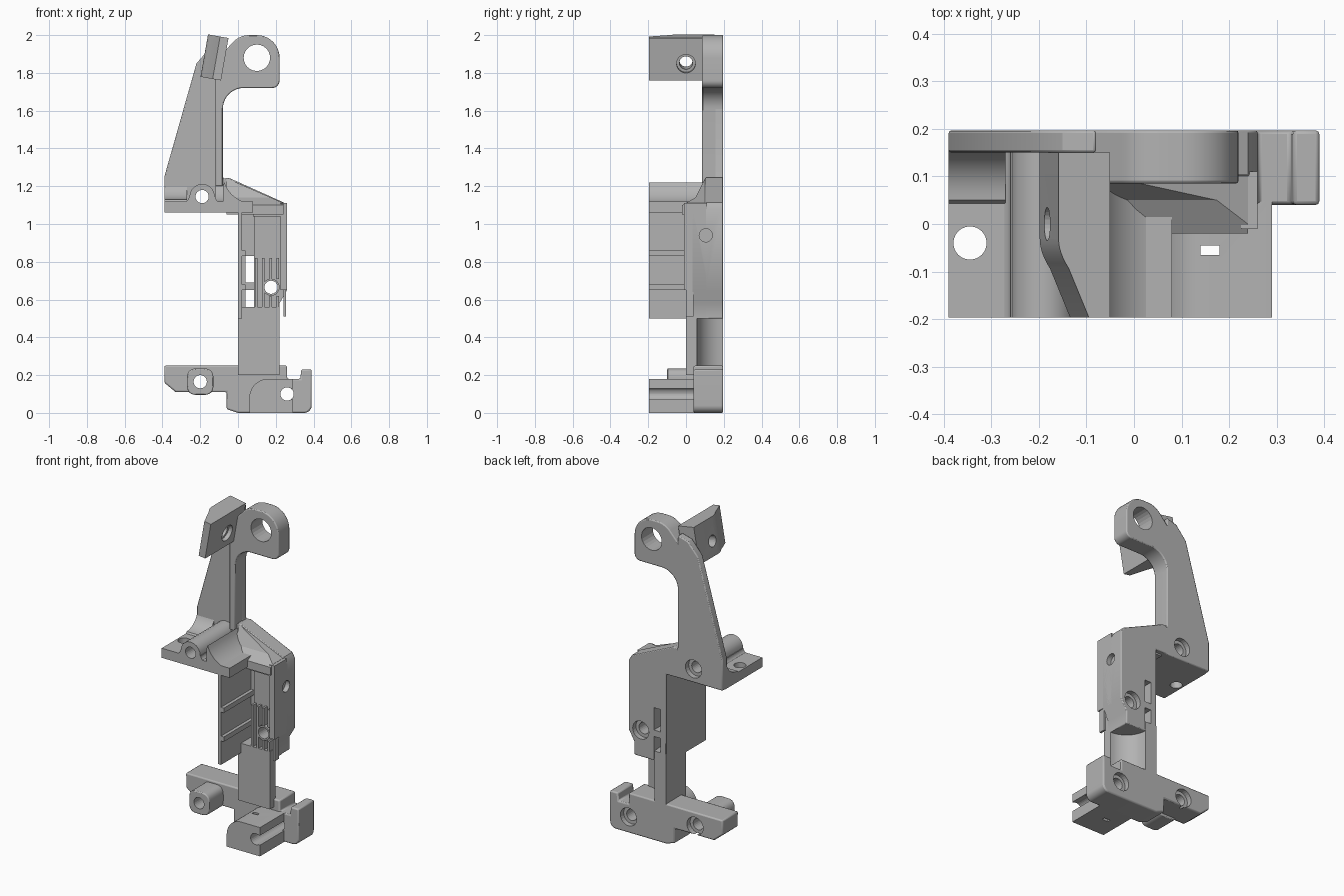
import bpy, bmesh
from math import sin, cos, pi, radians
from mathutils import Matrix, Vector

if "Cube" in bpy.data.objects:
    bpy.data.objects.remove(bpy.data.objects["Cube"])

SHADE = .45
grey = bpy.data.materials.new("matte grey")
grey.use_nodes = True
grey.diffuse_color = (SHADE, SHADE, SHADE, 1)
grey.node_tree.nodes["Principled BSDF"].inputs["Base Color"].default_value = grey.diffuse_color

# Shared depths, heights and edges
FRONT, BACK, WEB, RIB = -.197, .197, .15, .085
LEFT_END, POST_SIDE, BODY_SIDE, STEM_SIDE, BLOCK_SIDE = -.39, .39, .26, .22, .29
SHELF_BASE, SHELF_TOP, SHELF_EDGE = 1.06, 1.12, .08
BODY_BASE, BAR_TOP, SEAT_DEPTH = .5, .25, .15
BORE, SEAT = .035, .056

# Screw centres seen from the front
SHELF_SCREW, BODY_SCREW = Vector((-.19, 1.145)), Vector((.175, .665))
BAR_SCREW, BLOCK_SCREW, EYE = Vector((-.2, .165)), Vector((.26, .1)), Vector((.1, 1.88))


def arc(centre, radius, start, end, steps=10):
    """Points on an arc, angles in quarter turns."""
    angles = [(start + (end - start) * i / steps) * pi / 2 for i in range(steps + 1)]
    return [(centre[0] + radius * cos(a), centre[1] + radius * sin(a)) for a in angles]


def circle(centre, radius):
    return arc(centre, radius, 0, 4, 24)[:-1]


def rect(left, right, low, high):
    return [(left, low), (right, low), (right, high), (left, high)]


def rounded(outline, radius, steps=6):
    """Replace every corner of an outline by a smooth curve."""
    corners = [Vector(p) for p in outline]
    result = []
    for before, corner, after in zip(corners[-1:] + corners[:-1], corners, corners[1:] + corners[:1]):
        start = corner + (before - corner).normalized() * min(radius, (before - corner).length / 2.1)
        end = corner + (after - corner).normalized() * min(radius, (after - corner).length / 2.1)
        for i in range(steps + 1):
            t = i / steps
            result.append(start.lerp(corner, t).lerp(corner.lerp(end, t), t))
    return result


def prism(name, outline, low, high, axis="y", bevel=0):
    """Extrude a flat outline along one axis from low to high."""
    place = {"y": lambda a, b, d: (a, d, b),
             "x": lambda a, b, d: (d, a, b),
             "z": lambda a, b, d: (a, b, d)}[axis]
    bm = bmesh.new()
    face = bm.faces.new([bm.verts.new(place(a, b, low)) for a, b in outline])
    extruded = bmesh.ops.extrude_face_region(bm, geom=[face])["geom"]
    moved = [v for v in extruded if isinstance(v, bmesh.types.BMVert)]
    bmesh.ops.translate(bm, verts=moved, vec=Vector(place(0, 0, high - low)))
    bmesh.ops.recalc_face_normals(bm, faces=bm.faces)
    mesh = bpy.data.meshes.new(name)
    bm.to_mesh(mesh)
    bm.free()
    mesh.materials.append(grey)
    part = bpy.data.objects.new(name, mesh)
    bpy.context.collection.objects.link(part)
    if bevel:
        modifier = part.modifiers.new("edge", "BEVEL")
        modifier.width = bevel
        modifier.segments = 2
        modifier.limit_method = "ANGLE"
        modifier.angle_limit = radians(40)
    return part


def cut(part, outline, low=-1, high=1, axis="y"):
    """Cut a prism-shaped opening out of a part."""
    cutter = prism("cutter", outline, low, high, axis)
    cutter.hide_render = True
    cutter.hide_viewport = True
    modifier = part.modifiers.new("opening", "BOOLEAN")
    modifier.operation = "DIFFERENCE"
    modifier.solver = "EXACT"
    modifier.object = cutter
    return cutter


def screw_hole(centre, seated, *others):
    """Bore several parts, with a wide screw seat at the back of the first."""
    for part in (seated, *others):
        cut(part, circle(centre, BORE))
    cut(seated, circle(centre, SEAT), SEAT_DEPTH + .015)


# Upper arm: thin web, thick rib and eye
web = prism("arm_web", [(LEFT_END, SHELF_BASE), (0, SHELF_BASE), (-.08, 1.25), (-.08, 1.95), (-.15, 1.93),
                        (-.22, 1.85), (LEFT_END, 1.25)], WEB, BACK, bevel=.006)
eye = prism("arm_eye", [(-.12, 1.2), (-.08, 1.2)] + arc((.03, 1.61), .11, 2, 1)
            + arc((.18, 1.76), .04, -1, 0) + arc(EYE, .12, 0, 1) + arc((.06, 1.88), .12, 1, 1.5)
            + [(-.12, 1.86)], RIB, BACK, bevel=.006)
cut(eye, circle(EYE, .07))

# Tilted tab beside the eye, narrowing towards the front
TAB_WIDTH, TAB_NOSE, TAB_HEIGHT = .11, .045, .228
tab = prism("tilted_tab", [(-TAB_WIDTH, WEB), (0, WEB), (0, FRONT), (-TAB_NOSE, FRONT)]
            + rounded([(-TAB_NOSE, -.16), (-TAB_WIDTH, -.06), (-TAB_WIDTH, 0)], .04)[7:14],
            0, TAB_HEIGHT, "z")
tab_bore = cut(tab, circle((0, .09), BORE), axis="x")
tab_seat = cut(tab, circle((0, .09), .05), -.025, axis="x")
for part in (tab, tab_bore, tab_seat):
    part.matrix_world = Matrix.Translation((-.09, 0, 1.76)) @ Matrix.Rotation(radians(10), 4, "Y")

# Shelf with a flared screw boss
shelf = prism("shelf", rect(LEFT_END, SHELF_EDGE, FRONT, WEB + .01), SHELF_BASE, SHELF_TOP, "z")
cut(shelf, circle((-.345, -.04), BORE), 0, 2, "z")
flare = Vector((.1, 0))
boss = prism("shelf_boss", arc(SHELF_SCREW - flare, .03, -1, 0) + arc(SHELF_SCREW, .067, 2, 0)
             + arc(SHELF_SCREW + flare, .03, 2, 3), FRONT, WEB + .01)
screw_hole(SHELF_SCREW, web, shelf, boss)

# Curved saddle blending the shelf into the arm
SWEEP_TOP = 1.24
sweep = arc((-.01, SWEEP_TOP), .125, -1, 0)
prism("saddle_sweep", sweep + [(.17, SWEEP_TOP), (.17, SHELF_BASE), (-.1, SHELF_BASE), (-.1, sweep[0][1])],
      -.12, -.05, "x")
prism("saddle_floor", [(-.08, SHELF_BASE), (SHELF_EDGE, SHELF_BASE)]
      + arc((SHELF_EDGE, SWEEP_TOP + .03), .16, -1, -1.8) + [(-.08, 1.2)], FRONT, RIB + .01)
ramp = prism("saddle_ramp", [(.17, SWEEP_TOP), (.17, 1.05), (-.02, 1.05), (-.02, 1.1), (.05, 1.14), (.1, SWEEP_TOP)],
             -.06, .24, "x")
cut(ramp, [(-.1, 1.26), (.3, 1.085), (.3, 2), (-.1, 2)])
prism("shelf_gusset", [(.17, SHELF_BASE), (0, SHELF_BASE)] + arc((.05, SWEEP_TOP), .11, -1, 0), LEFT_END, -.27, "x")

# Middle body: back plate, column, cheek and side wall
flank = [(STEM_SIDE, BODY_BASE), (STEM_SIDE, .58), (BODY_SIDE, .65), (BODY_SIDE, 1.08)]
back = prism("body_back", flank + [(.24, 1.115), (-.05, 1.245), (-.08, SWEEP_TOP), (-.08, SHELF_BASE),
                                   (0, SHELF_BASE), (0, BODY_BASE)], .1, BACK, bevel=.005)
column = prism("body_column", flank + [(RIB, 1.08), (RIB, BODY_BASE)], BORE, .12)
cheek = prism("body_cheek", rect(.225, BODY_SIDE, .65, 1.11), -.01, .11)
screw_hole(BODY_SCREW, back, column)
for part in (back, column, cheek):
    cut(part, circle((.105, .94), BORE), STEM_SIDE + .01, axis="x")
prism("side_wall", rect(0, .02, FRONT, .12), BODY_BASE, SHELF_BASE + .01, "z")
for base in (.51, .69):
    cut(back, rect(.04, RIB, base, base + .14))
    prism("wall_ledge", rect(.01, .04, base + .14, base + .17), FRONT, .11)
prism("column_lintel", rect(SHELF_EDGE, .24, 1.04, 1.1), -.01, .12)

# Guide ribs around the screw ring on the column
for i in range(5):
    left = .09 + i * .038
    beside_screw = i in (2, 3)
    for low, high in [(.51, .62), (.71, .82)] if beside_screw else [(.51, .82)]:
        prism("guide_rib", rect(left, left + .013, low, high), 0, .04)
ring = prism("screw_ring", circle(BODY_SCREW, .045), 0, .04)
cut(ring, circle(BODY_SCREW, BORE))

# Stem between body and foot, hollowed on its rear corner
hollow = arc((STEM_SIDE, BACK), .14, 3, 2)
prism("stem", [(0, BACK), (0, 0), (STEM_SIDE, 0)] + hollow, .2, .56, "z")

# Foot: cross bar with a raised corner post
bar = prism("foot_bar", [(-.06, .02), (0, 0)] + arc((.35, .04), .04, -1, 0)
            + [(POST_SIDE, .23), (.335, .23), (.33, .18), (BODY_SIDE, .18), (BODY_SIDE, BAR_TOP),
               (LEFT_END, BAR_TOP), (LEFT_END, .16), (-.33, .11), (-.06, .11)],
            .04, BACK, bevel=.008)

# Clamp block with a side groove and a narrow slot
block = prism("clamp_block", arc((.16, .08), .1, 2, 1)
              + [(BLOCK_SIDE, .18), (BLOCK_SIDE, 0), (.06, 0)], FRONT, .06)
cut(block, rect(BLOCK_SCREW.x, 1, .07, .13))
cut(block, rect(.14, .18, -.065, -.045), axis="z")
boss_side = Vector((.07, .07))
low, high = BAR_SCREW - boss_side, BAR_SCREW + boss_side
knob = prism("bar_boss", rounded(rect(low.x, high.x, low.y, high.y), .05), -.1, .06, bevel=.006)
screw_hole(BLOCK_SCREW, bar, block)
screw_hole(BAR_SCREW, bar, knob)

# Smooth the rounded surfaces and keep edges crisp
bpy.ops.object.select_all(action="DESELECT")
parts = [o for o in bpy.context.scene.objects if o.type == "MESH" and not o.hide_render]
for part in parts:
    part.select_set(True)
bpy.context.view_layer.objects.active = parts[0]
bpy.ops.object.shade_smooth_by_angle(angle=radians(30))
